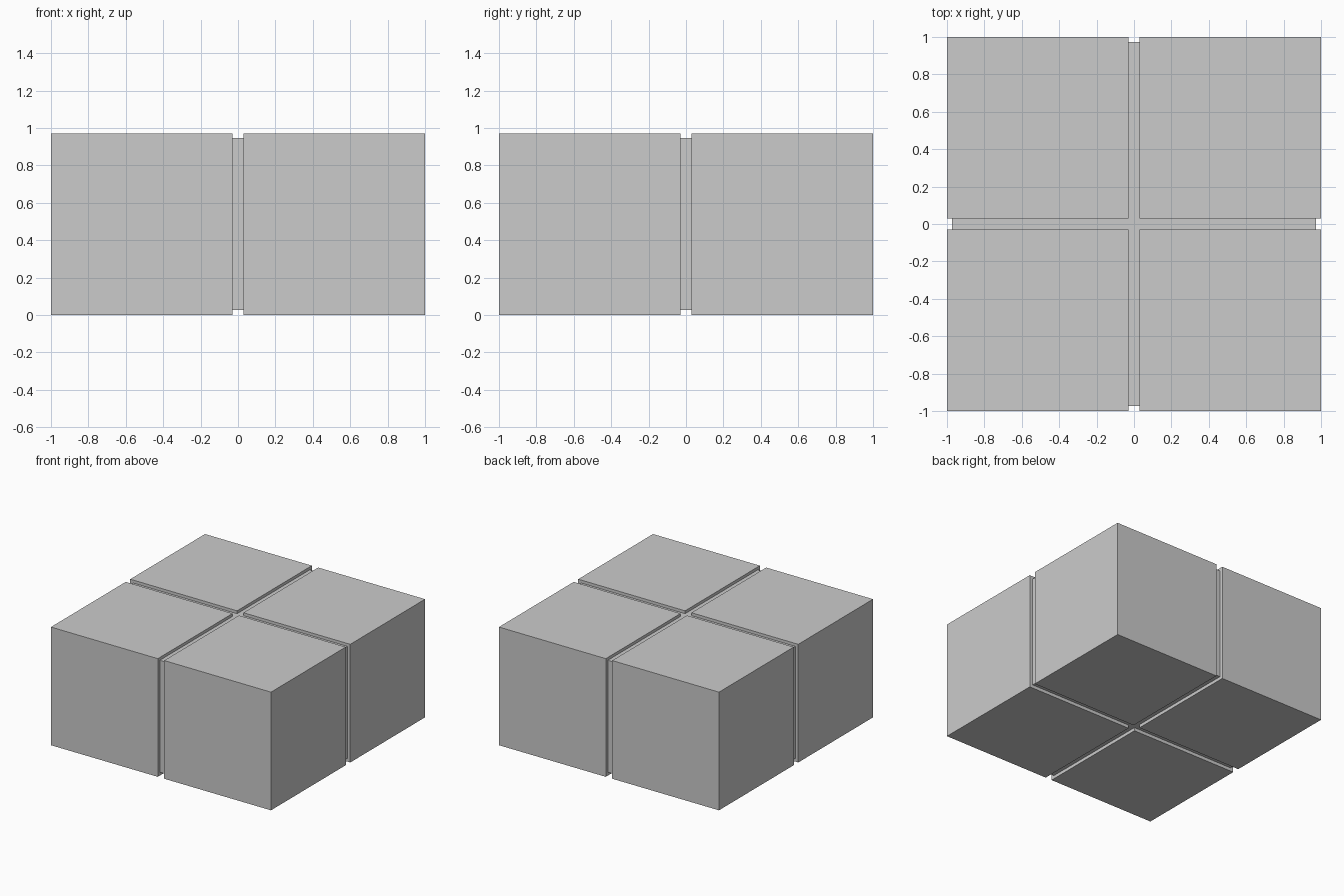
import bpy

if "Cube" in bpy.data.objects:
    bpy.data.objects.remove(bpy.data.objects["Cube"])


def box(name, lo, hi):
    """Axis-aligned box between two corners."""
    centre = [(a + b) / 2 for a, b in zip(lo, hi)]
    bpy.ops.mesh.primitive_cube_add(size=1, location=centre)
    obj = bpy.context.object
    obj.name = name
    obj.scale = [b - a for a, b in zip(lo, hi)]
    bpy.ops.object.transform_apply(location=False, rotation=False, scale=True)
    return obj


GAP = 0.029      # half width of the groove between blocks
HEIGHT = 0.971   # block edge length
INSET = 0.027    # how far the core sits below the block faces

# Four equal cubes, one per quadrant
ranges = {"left": (-1, -GAP), "right": (GAP, 1)}
depths = {"front": (-1, -GAP), "back": (GAP, 1)}
for side, (x0, x1) in ranges.items():
    for end, (y0, y1) in depths.items():
        box(f"block_{end}_{side}", (x0, y0, 0), (x1, y1, HEIGHT))

# Recessed core that closes the grooves on every side
box("groove_core", (-1 + INSET, -1 + INSET, INSET),
    (1 - INSET, 1 - INSET, HEIGHT - INSET + 0.003))
